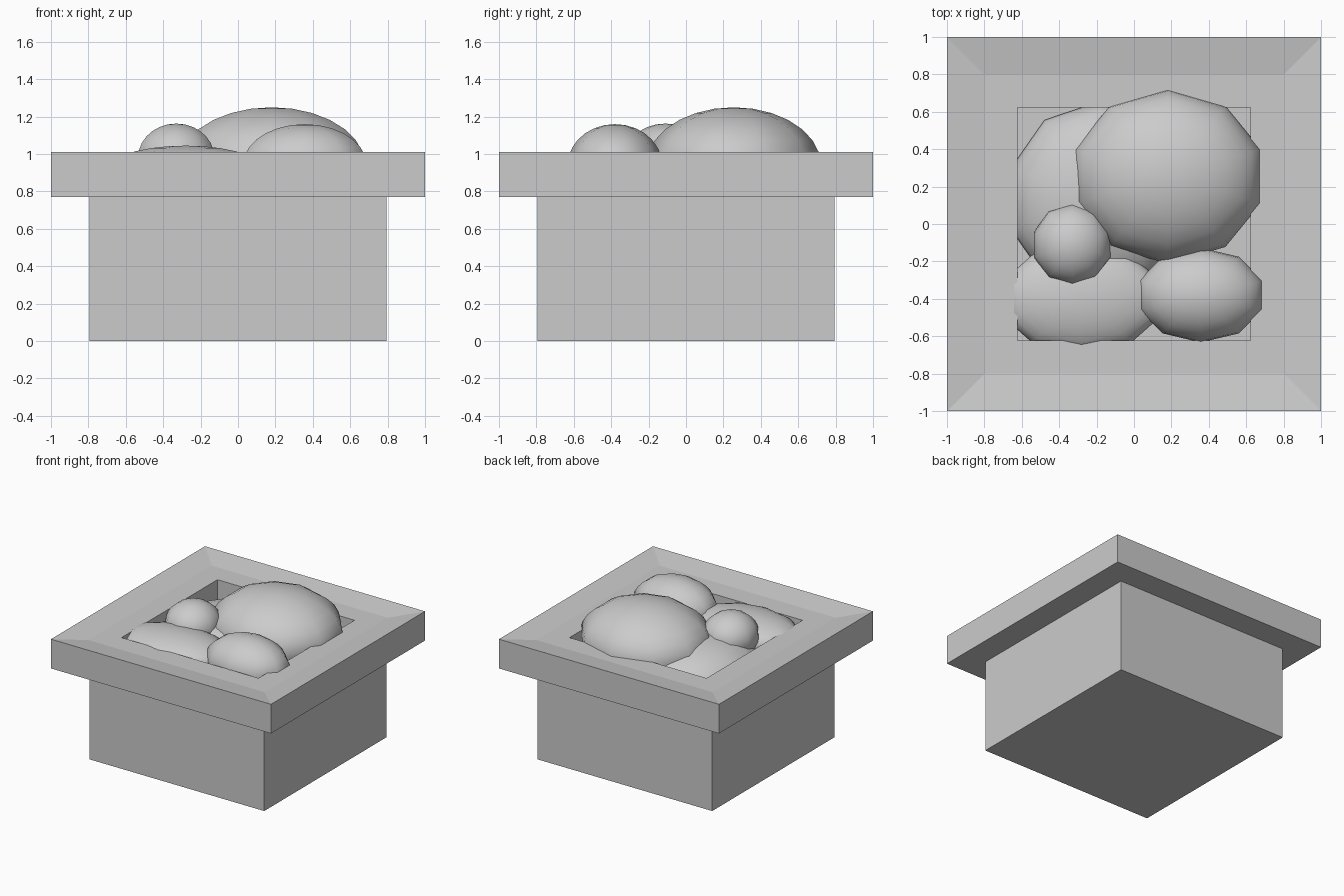
import bpy
import bmesh

cube = bpy.data.objects.get("Cube")
if cube:
    bpy.data.objects.remove(cube, do_unlink=True)

grey = bpy.data.materials.new("plain_grey")
grey.use_nodes = True
grey.diffuse_color = (0.6, 0.6, 0.6, 1)
grey.node_tree.nodes["Principled BSDF"].inputs["Base Color"].default_value = (0.6, 0.6, 0.6, 1)


def square_lathe(name, profile):
    """Join square loops (half width, height) into a closed solid."""
    bm = bmesh.new()
    loops = []
    for half, z in profile:
        corners = ((-1, -1), (1, -1), (1, 1), (-1, 1))
        loops.append([bm.verts.new((sx * half, sy * half, z)) for sx, sy in corners])
    for low, high in zip(loops, loops[1:]):
        for i in range(4):
            j = (i + 1) % 4
            bm.faces.new((low[i], low[j], high[j], high[i]))
    bm.faces.new(loops[0][::-1])
    bm.faces.new(loops[-1])
    bmesh.ops.recalc_face_normals(bm, faces=bm.faces)
    mesh = bpy.data.meshes.new(name)
    bm.to_mesh(mesh)
    bm.free()
    mesh.materials.append(grey)
    obj = bpy.data.objects.new(name, mesh)
    bpy.context.collection.objects.link(obj)
    return obj


def mound(name, centre, radii):
    """Smooth flattened ball with ten sides."""
    bpy.ops.mesh.primitive_uv_sphere_add(segments=10, ring_count=14, radius=1, location=centre)
    obj = bpy.context.object
    obj.name = name
    obj.scale = radii
    bpy.ops.object.transform_apply(location=False, rotation=False, scale=True)
    bpy.ops.object.shade_smooth()
    obj.data.materials.append(grey)


# Planter box: base, overhanging rim, sloped lip, ledge and recess
square_lathe("planter_box", [
    (0.795, 0), (0.795, 0.77), (1, 0.77), (1, 1.01),
    (0.8, 0.98), (0.623, 0.98), (0.623, 0.77),
])

# Foliage mounds filling the recess
mound("large_mound", (0.18, 0.255, 0.94), (0.525, 0.467, 0.31))
mound("small_mound", (-0.33, -0.11, 0.98), (0.215, 0.22, 0.183))
mound("front_left_side_mound", (0.357, -0.38, 0.94), (0.348, 0.253, 0.22))
mound("back_low_mound", (-0.185, 0.135, 0.79), (0.5, 0.52, 0.25))
mound("front_low_mound", (-0.28, -0.4, 0.908), (0.45, 0.29, 0.137))
